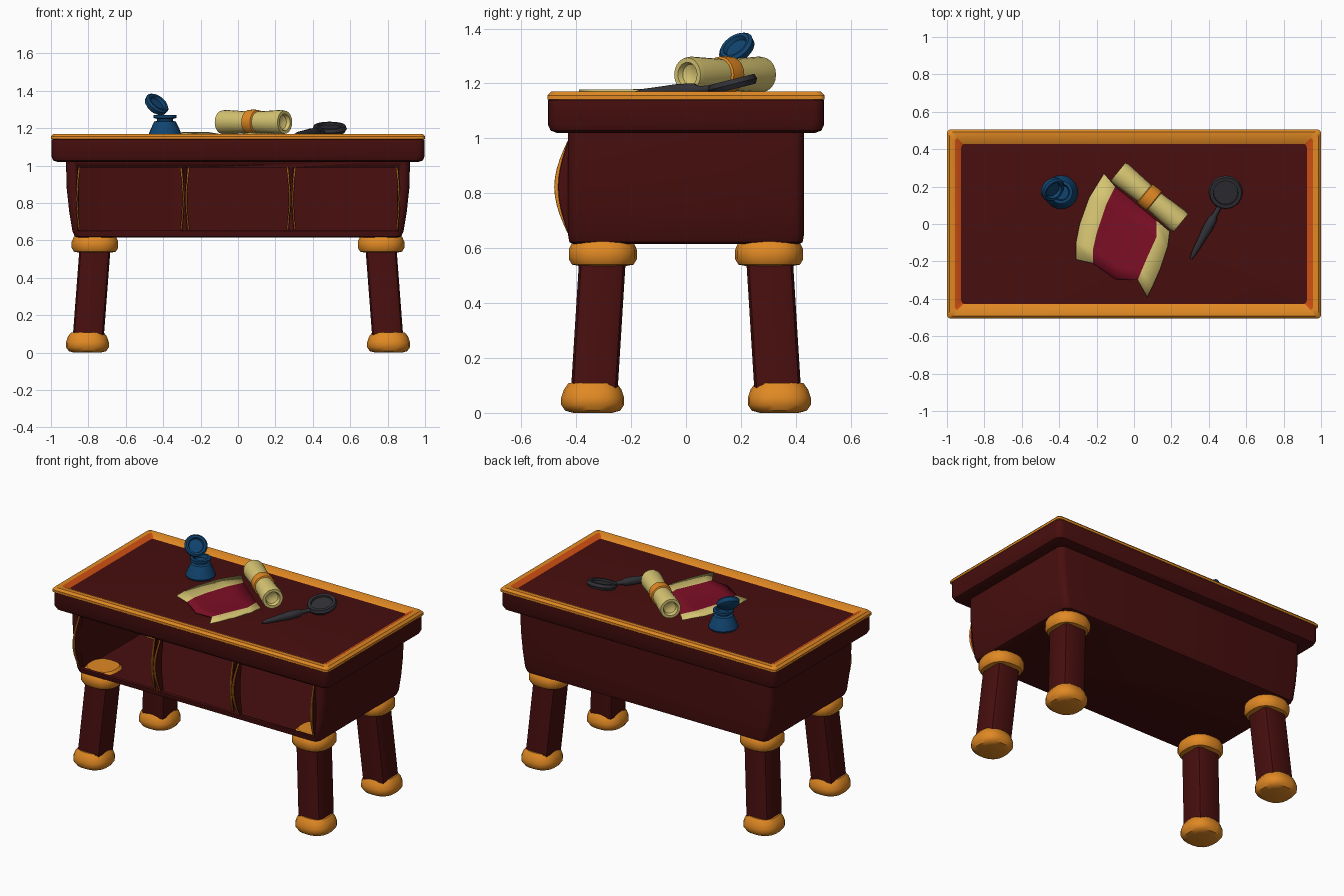
import bpy, bmesh, math
from mathutils import Vector

old = bpy.data.objects.get("Cube")
if old:
    bpy.data.objects.remove(old, do_unlink=True)


def material(name, rgb):
    m = bpy.data.materials.new(name)
    m.use_nodes = True
    m.diffuse_color = (*rgb, 1)
    m.node_tree.nodes["Principled BSDF"].inputs["Base Color"].default_value = (*rgb, 1)
    return m


WOOD = material("dark red wood", (0.065, 0.0045, 0.0045))
GOLD = material("gold trim", (0.75, 0.25, 0.017))
ORANGE = material("deep orange trim", (0.61, 0.076, 0.006))
PAPER = material("parchment", (0.68, 0.56, 0.17))
CRIMSON = material("crimson", (0.205, 0.0045, 0.019))
BLUE = material("blue glass", (0.0056, 0.058, 0.162))
GREY = material("dark grey metal", (0.03, 0.03, 0.037))


def finish(name, bm, *mats, angle=40):
    bmesh.ops.recalc_face_normals(bm, faces=bm.faces)
    me = bpy.data.meshes.new(name)
    bm.to_mesh(me)
    bm.free()
    ob = bpy.data.objects.new(name, me)
    bpy.context.collection.objects.link(ob)
    for m in mats:
        me.materials.append(m)
    bpy.ops.object.select_all(action='DESELECT')
    ob.select_set(True)
    bpy.context.view_layer.objects.active = ob
    bpy.ops.object.shade_smooth_by_angle(angle=math.radians(angle))
    return ob


def skin(rings, closed=False):
    """Bridge matching point rings; cap the ends unless the loft is closed."""
    bm = bmesh.new()
    rows = [[bm.verts.new(p) for p in ring] for ring in rings]
    n = len(rows[0])
    pairs = list(zip(rows, rows[1:])) + ([(rows[-1], rows[0])] if closed else [])
    for a, b in pairs:
        for i in range(n):
            j = (i + 1) % n
            bm.faces.new((a[i], a[j], b[j], b[i]))
    if not closed:
        bm.faces.new(rows[0])
        bm.faces.new(rows[-1])
    return bm


def rounded(hx, hy, z, r=0.04, cx=0, cy=0, steps=4):
    """Horizontal rounded rectangle."""
    pts = []
    for k, (sx, sy) in enumerate(((1, 1), (-1, 1), (-1, -1), (1, -1))):
        for s in range(steps + 1):
            a = math.pi / 2 * (k + s / steps)
            pts.append((cx + sx * (hx - r) + r * math.cos(a),
                        cy + sy * (hy - r) + r * math.sin(a), z))
    return pts


def lathe(name, profile, origin, axis, mat, n=20, closed=False):
    """Turn (radius, height) pairs around an axis."""
    q = Vector(axis).to_track_quat('Z', 'Y')
    rings = [[Vector(origin) + q @ Vector((r * math.cos(t), r * math.sin(t), h))
              for t in (2 * math.pi * i / n for i in range(n))] for r, h in profile]
    return finish(name, skin(rings, closed), mat)


# Table top
finish("table_top", skin([rounded(x, x - 0.495, z) for x, z in (
    (0.965, 1.02), (0.988, 1.028), (0.998, 1.05), (0.998, 1.14), (0.94, 1.152))]), WOOD)

# Raised border, with deeper orange on the inner slopes of the two ends
bm = skin([rounded(x, x - 0.495, z, 0.02) for x, z in (
    (1.0, 1.142), (1.0, 1.156), (0.987, 1.17), (0.957, 1.17), (0.92, 1.15), (0.93, 1.142))],
    closed=True)
for f in bm.faces:
    c = f.calc_center_median()
    f.material_index = int(0.925 < abs(c.x) < 0.95 and c.z > 1.15)
finish("top_border", bm, GOLD, ORANGE)

# Hollow cabinet with three openings in the front
body = finish("cabinet", skin([rounded(x, y, z) for x, y, z in (
    (0.85, 0.41, 0.615), (0.873, 0.425, 0.622), (0.885, 0.43, 0.65), (0.902, 0.43, 0.75),
    (0.916, 0.43, 0.88), (0.92, 0.43, 1.03))]), WOOD)
DRAWERS = ((-0.577, 0.28), (0, 0.272), (0.577, 0.28))
boxes = [(0, 0.855, 0, 0.41, 0.627, 1.015)]
boxes += [(cx, hx, -0.5, 0.12, 0.652, 0.99) for cx, hx in DRAWERS]
cutters = []
for cx, hx, cy, hy, z0, z1 in boxes:
    cut = finish("cutter", skin([rounded(hx, hy, z, 0.012, cx, cy, 2) for z in (z0, z1)]), WOOD)
    cut.hide_render = True
    mod = body.modifiers.new("opening", 'BOOLEAN')
    mod.operation, mod.solver, mod.object = 'DIFFERENCE', 'EXACT', cut
    cutters.append(cut)
deps = bpy.context.evaluated_depsgraph_get()
hollow = bpy.data.meshes.new_from_object(body.evaluated_get(deps))
body.modifiers.clear()
body.data = hollow
for cut in cutters:
    bpy.data.objects.remove(cut, do_unlink=True)

# Bowed edges beside each opening, with a thin gold lip
for cx, hx in DRAWERS:
    for side in (-1, 1):
        edge, lip = [], []
        for i in range(11):
            bow = math.sin(math.pi * i / 10)
            z = 0.655 + 0.335 * i / 10
            x = cx + side * (hx - 0.008 + 0.012 * bow)
            front = -0.43 - 0.036 * bow
            edge.append(rounded(0.006, (-0.40 - front) / 2, z, 0.002, x, (front - 0.40) / 2, 1))
            lip.append(rounded(0.004, 0.002 + 0.006 * bow, z, 0.001, x, front - 0.006 * bow, 1))
        finish("drawer_edge", skin(edge), WOOD)
        finish("drawer_lip", skin(lip), GOLD)

# Splayed legs with gold collars and feet
for sx in (-1, 1):
    for sy in (-1, 1):
        where = ("left" if sx > 0 else "right") + ("_back" if sy > 0 else "_front")
        finish(where + "_leg", skin([rounded(0.083, 0.085, z, 0.03, sx * x, sy * y, 2)
               for x, y, z in ((0.803, 0.336, 0.05), (0.763, 0.303, 0.58))]), WOOD)
        finish(where + "_collar", skin([rounded(r, r, z, r * 0.8, sx * 0.765, sy * 0.303)
               for r, z in ((0.085, 0.535), (0.112, 0.54), (0.124, 0.56), (0.124, 0.595),
                            (0.112, 0.62), (0.09, 0.642))]), GOLD)
        finish(where + "_foot", skin([rounded(r, r, z, r * 0.8, sx * 0.805, sy * 0.34)
               for r, z in ((0.07, 0), (0.1, 0.008), (0.115, 0.03), (0.115, 0.055),
                            (0.105, 0.085), (0.088, 0.108))]), GOLD)

# Inkwell and its open lid
lathe("inkwell", [(0.085, 0), (0.09, 0.012), (0.075, 0.05), (0.058, 0.085), (0.042, 0.09),
                  (0.042, 0.1), (0.062, 0.105), (0.062, 0.12), (0.045, 0.122), (0.04, 0.1)],
      (-0.39, 0.17, 1.15), (0, 0, 1), BLUE)
lathe("inkwell_lid", [(0.045, -0.03), (0.066, -0.015), (0.07, 0.008), (0.06, 0.018),
                      (0.048, 0.016), (0.042, 0)],
      (-0.435, 0.185, 1.328), (0.6, -0.55, 0.75), BLUE)

# Rolled end of the scroll with a gold band
start, end = Vector((-0.085, 0.28, 1.232)), Vector((0.25, 0.005, 1.232))
half, mid = (end - start).length / 2, (start + end) / 2
lathe("scroll_roll", [(0.018, 0.03 - half), (0.038, 0.02 - half), (0.045, -half), (0.062, -half),
                      (0.066, 0.02 - half), (0.058, -0.04), (0.058, 0.04), (0.066, half - 0.02),
                      (0.062, half), (0.045, half), (0.038, half - 0.02), (0.018, half - 0.03)],
      mid, end - start, PAPER)
lathe("scroll_band", [(0.055, -0.036), (0.066, -0.03), (0.068, 0), (0.066, 0.03), (0.055, 0.036)],
      mid, end - start, GOLD)

# Unrolled sheet: parchment margins around a crimson field
rows = (((-0.16, 0.27), (-0.10, 0.2), (0.12, 0.02), (0.19, -0.04)),
        ((-0.24, 0.14), (-0.15, 0.1), (0.12, -0.07), (0.18, -0.12)),
        ((-0.29, 0.0), (-0.2, -0.05), (0.07, -0.18), (0.14, -0.24)),
        ((-0.31, -0.1), (-0.22, -0.14), (0.04, -0.25), (0.1, -0.33)),
        ((-0.31, -0.19), (-0.22, -0.21), (0.02, -0.3), (0.07, -0.39)))
bm = bmesh.new()
grid = []
for i, (a, b, c, d) in enumerate(rows):
    m = ((b[0] + c[0]) / 2, (b[1] + c[1]) / 2 - 0.01 * i)
    heights = (1.18, 1.17, 1.167, 1.17, 1.178)
    grid.append([bm.verts.new((*p, z)) for p, z in zip((a, b, m, c, d), heights)])
for up, low in zip(grid, grid[1:]):
    for j in range(4):
        f = bm.faces.new((up[j], low[j], low[j + 1], up[j + 1]))
        f.material_index = int(j in (1, 2))
sheet = finish("scroll_sheet", bm, PAPER, CRIMSON)
sheet.modifiers.new("thickness", 'SOLIDIFY').thickness = 0.008

# Magnifying glass leaning up toward the back
tilt = (0, -0.25, 1)
centre = Vector((0.49, 0.17, 1.197))
lathe("lens_rim", [(0.062, -0.016), (0.082, -0.018), (0.092, 0), (0.085, 0.018), (0.066, 0.018)],
      centre, tilt, GREY, closed=True)
lathe("lens", [(0.07, -0.006), (0.07, 0.006)], centre, tilt, GREY)
grip, tip = Vector((0.455, 0.09, 1.18)), Vector((0.305, -0.185, 1.165))
lathe("lens_handle", [(0.013, 0), (0.014, 0.05), (0.024, 0.07), (0.026, 0.13), (0.02, 0.2),
                      (0.014, 0.28), (0.006, (tip - grip).length)], grip, tip - grip, GREY, n=10)
